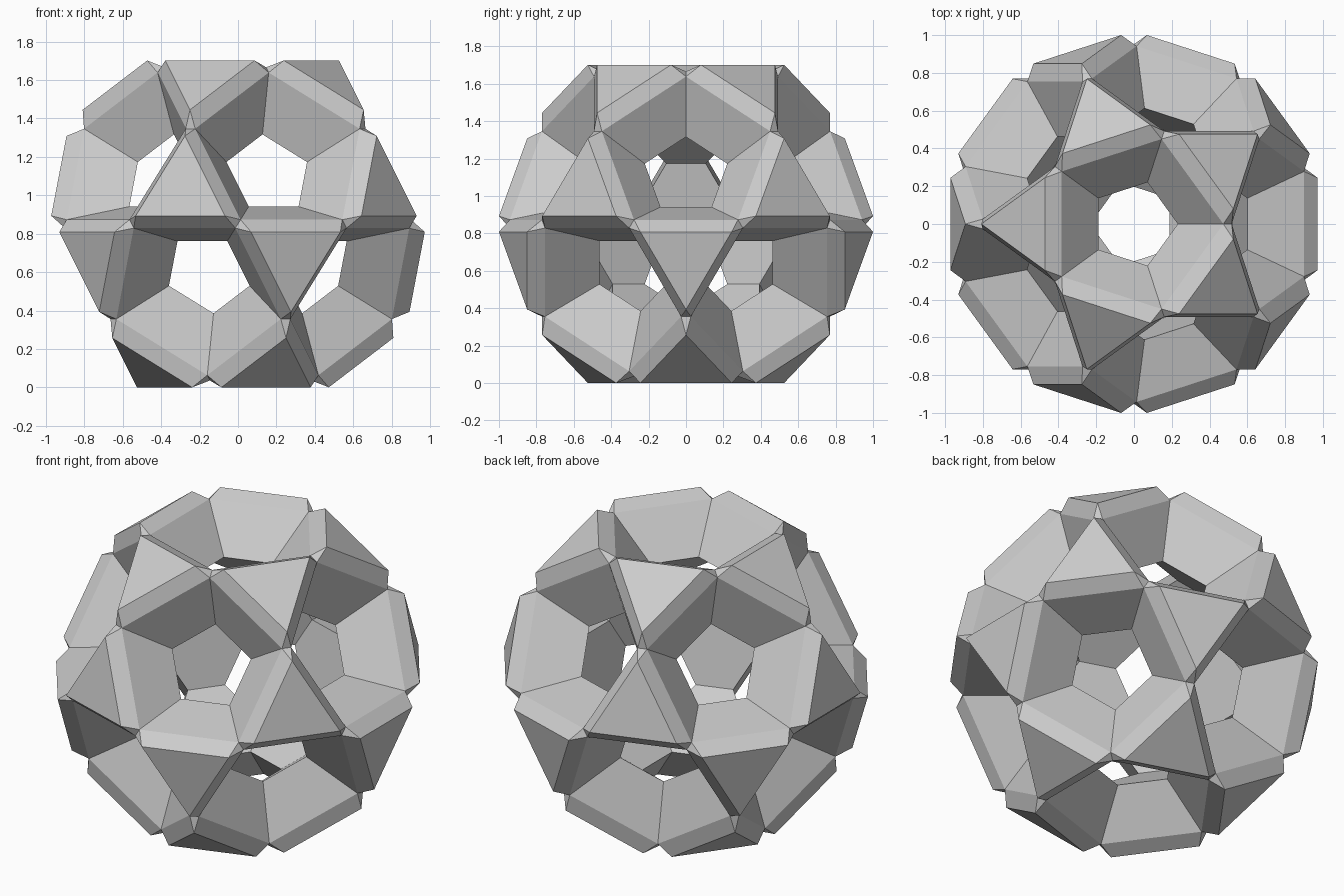
import bpy, bmesh
from math import cos, sin, tau, sqrt
from itertools import combinations
from mathutils import Vector

if "Cube" in bpy.data.objects:
    bpy.data.objects.remove(bpy.data.objects["Cube"])

CENTER = Vector((0, 0, 0.851))

# Axes of the twelve pentagonal openings
axes = [Vector((0, 0, 1))]
for s in range(5):
    a = tau * s / 5
    axes.append(Vector((2 * cos(a), 2 * sin(a), 1)) / sqrt(5))
axes += [-a for a in axes]


def adjacent(i, j):
    return axes[i].dot(axes[j]) > 0.3


bm = bmesh.new()
cache = {}


def vert(key, pos):
    if key not in cache:
        cache[key] = bm.verts.new(pos + CENTER)
    return cache[key]


def node(i, j):
    return (axes[i] + axes[j]).normalized()


# Outer rim corner of opening i, facing opening j
def rim(i, j):
    return vert(("rim", i, j), node(i, j) * 0.942 + (axes[i] - axes[j]).normalized() * 0.026)


# Inner rim corner of opening i, facing opening j
def inner(i, j):
    side = (axes[j] - axes[i] * axes[i].dot(axes[j])).normalized()
    return vert(("inner", i, j), axes[i] * 0.577 + side * 0.232)


# Corner of the outer triangle ijk, beside the node shared by openings i and j
def tip(i, j, k):
    n = node(i, j)
    side = (axes[k] - n * n.dot(axes[k])).normalized()
    return vert(("tip", min(i, j), max(i, j), k), n + side * 0.08)


for i, j, k in combinations(range(12), 3):
    if not (adjacent(i, j) and adjacent(j, k) and adjacent(i, k)):
        continue
    # Outer triangle and the inner hexagon behind it
    bm.faces.new((tip(i, j, k), tip(j, k, i), tip(k, i, j)))
    bm.faces.new((inner(i, j), inner(j, i), inner(j, k),
                  inner(k, j), inner(k, i), inner(i, k)))
    for a, b, c in ((i, j, k), (j, k, i), (k, i, j)):
        # Chamfer strip, funnel wall and small node facet
        bm.faces.new((rim(a, b), rim(a, c), tip(a, c, b), tip(a, b, c)))
        bm.faces.new((rim(a, b), rim(a, c), inner(a, c), inner(a, b)))
        bm.faces.new((tip(a, b, c), rim(a, b), rim(b, a)))

bmesh.ops.recalc_face_normals(bm, faces=bm.faces[:])
mesh = bpy.data.meshes.new("hollow_polyhedron")
bm.to_mesh(mesh)
bm.free()
obj = bpy.data.objects.new("hollow_polyhedron", mesh)
bpy.context.collection.objects.link(obj)
